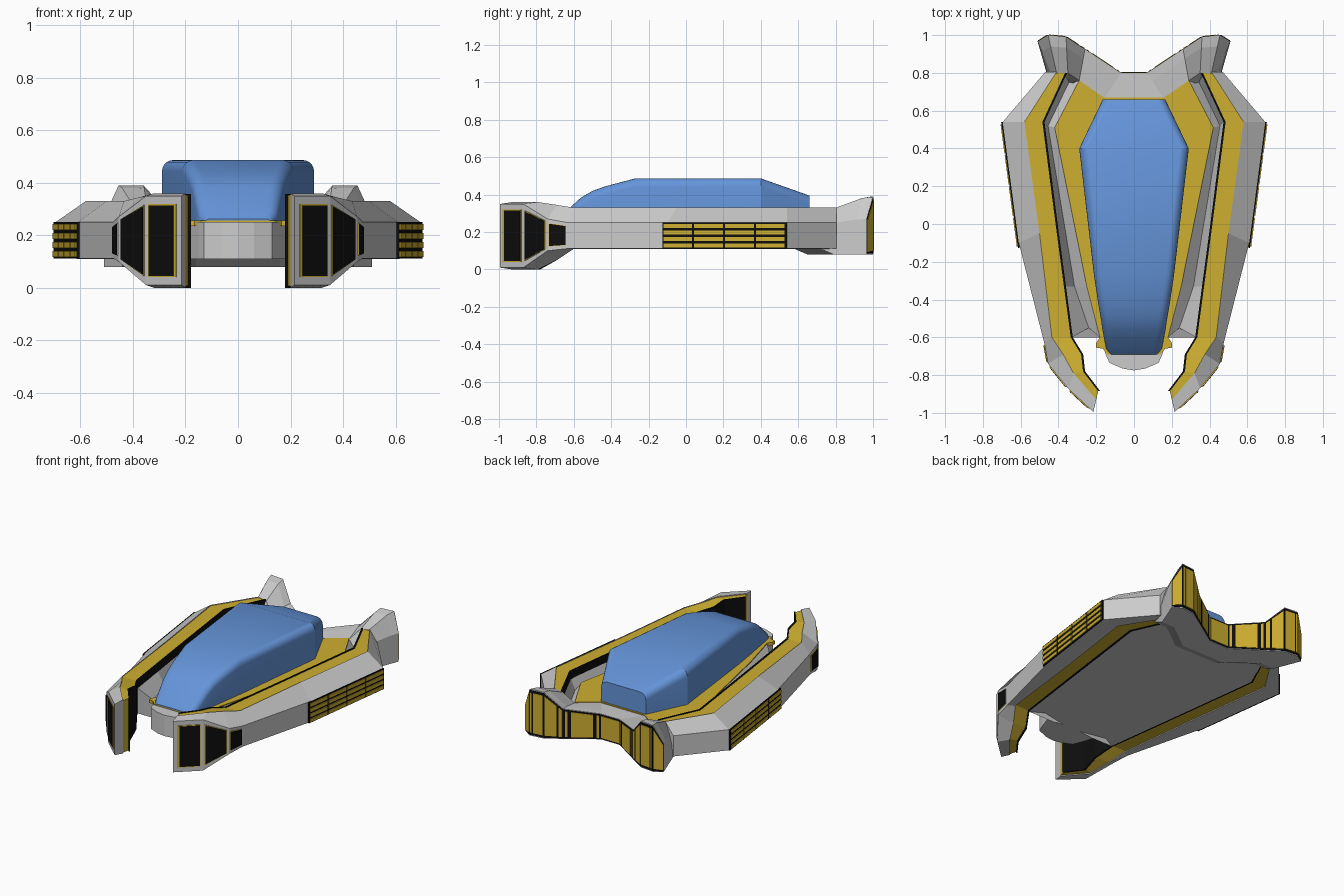
import bpy, bmesh, math
from mathutils import Vector

if "Cube" in bpy.data.objects:
    bpy.data.objects.remove(bpy.data.objects["Cube"])


def material(name, rgb):
    m = bpy.data.materials.new(name)
    m.diffuse_color = (*rgb, 1)
    m.use_nodes = True
    m.node_tree.nodes["Principled BSDF"].inputs["Base Color"].default_value = m.diffuse_color
    return m


YELLOW = material("yellow", (0.62, 0.43, 0.03))
BLACK = material("black", (0.004, 0.004, 0.004))
BLUE = material("blue", (0.13, 0.30, 0.70))


def loft(bm, sections, closed=True, cap_start=False, cap_end=False):
    """Skin a list of equal-length sections."""
    rows = [[bm.verts.new(p) for p in s] for s in sections]
    n = len(rows[0])
    for a, b in zip(rows, rows[1:]):
        for i in range(n if closed else n - 1):
            j = (i + 1) % n
            bm.faces.new((a[i], a[j], b[j], b[i]))
    if cap_start:
        bm.faces.new(rows[0])
    if cap_end:
        bm.faces.new(rows[-1])


def slab(bm, quad, u0, u1, v0, v1, height, out):
    """Thin plate on part of a quad (bl, br, tr, tl), raised towards 'out'."""
    bl, br, tr, tl = [Vector(p) for p in quad]
    n = (br - bl).cross(tl - bl).normalized()
    if n.dot(Vector(out)) < 0:
        n = -n

    def at(u, v):
        return bl.lerp(br, u).lerp(tl.lerp(tr, u), v)
    ring = [at(u0, v0), at(u1, v0), at(u1, v1), at(u0, v1)]
    loft(bm, [[p - n * 0.01 for p in ring], [p + n * height for p in ring]],
         cap_start=True, cap_end=True)


def finish(bm, name, mat=None, smooth=None):
    """Mirror over x = 0, weld, and make the object."""
    dup = bmesh.ops.duplicate(bm, geom=bm.verts[:] + bm.edges[:] + bm.faces[:])
    for v in dup["geom"]:
        if isinstance(v, bmesh.types.BMVert):
            v.co.x = -v.co.x
    bmesh.ops.remove_doubles(bm, verts=bm.verts, dist=0.0003)
    bmesh.ops.recalc_face_normals(bm, faces=bm.faces)
    me = bpy.data.meshes.new(name)
    bm.to_mesh(me)
    bm.free()
    if mat:
        me.materials.append(mat)
    if smooth:
        me.shade_smooth()
        me.set_sharp_from_angle(angle=math.radians(smooth))
    ob = bpy.data.objects.new(name, me)
    bpy.context.collection.objects.link(ob)
    return ob


# Side rails: outer edge, crest, inner edge, outer z range, full z range
rail = [
    ((.215, -.995), (.20, -.93), (.19, -.885), (.01, .35), (0, .36)),
    ((.35, -.87), (.32, -.79), (.27, -.78), (.01, .35), (0, .36)),
    ((.455, -.74), (.375, -.69), (.28, -.69), (.10, .27), (.05, .345)),
    ((.475, -.63), (.435, -.60), (.335, -.60), (.112, .25), (.11, .33)),
    ((.61, -.10), (.50, -.05), (.41, -.04), (.112, .25), (.11, .33)),
    ((.695, .54), (.58, .54), (.485, .54), (.112, .25), (.11, .33)),
    ((.47, .805), (.41, .805), (.365, .80), (.112, .25), (.11, .33)),
]
shell, inner, trim = bmesh.new(), bmesh.new(), bmesh.new()
shell_s, inner_s, trim_s = [], [], []
for o, c, i, (zl, zh), (b, t) in rail:
    shell_s.append([(*o, zl), (*o, zh), (*c, t), (*c, b)])
    y0, y1 = b + .006, t - .006
    inner_s.append([(*c, y0), (*c, y1), (*i, y1), (*i, y0)])
    k = (i[0] - .011, i[1])
    trim_s.append([(*i, b), (*i, t - .002), (*k, t - .002), (*k, b)])
for bm, s, name, mat in ((shell, shell_s, "rail_shell", None),
                         (inner, inner_s, "rail_inner_layer", YELLOW),
                         (trim, trim_s, "rail_black_trim", BLACK)):
    loft(bm, s, cap_start=True, cap_end=True)
    finish(bm, name, mat)


def rail_face(k):
    a, b = shell_s[k], shell_s[k + 1]
    return a[0], b[0], b[1], a[1]


# Front intake windows with yellow rims
rim, glass = bmesh.new(), bmesh.new()
for k, u0, u1, v0, v1 in ((0, .14, .92, .09, .91), (1, .06, .90, .09, .91), (2, .06, .90, .13, .87)):
    slab(rim, rail_face(k), u0, u1, v0, v1, .004, (1, -1, 0))
    e = .07 if k == 0 else .03
    slab(glass, rail_face(k), u0 + e, u1 - .02, v0 + .015, v1 - .015, .007, (1, -1, 0))
finish(rim, "intake_rims", YELLOW)
finish(glass, "intake_windows", BLACK)

# Side vents: black backing with a grid of yellow bars
back, bars = bmesh.new(), bmesh.new()
slab(back, rail_face(4), -.04, 1, 0, 1, .008, (1, 0, 0))
for r in range(4):
    for c in range(4):
        slab(bars, rail_face(4), -.03 + c * .2575, .21 + c * .2575,
             .04 + r * .25, .20 + r * .25, .013, (1, 0, 0))
finish(back, "vent_backing", BLACK)
finish(bars, "vent_bars", YELLOW)

# Central hull: deck edge, groove and rim running front to back
hull = [
    ((.18, -.60), (.24, -.55), (.328, -.60)),
    ((.25, -.33), (.315, -.33), (.363, -.33)),
    ((.42, .51), (.455, .52), (.476, .54)),
    ((.29, .76), (.33, .78), (.358, .80)),
]
bm = bmesh.new()
loft(bm, [[(0, d[1], .25), (*d, .25), (*g, .20), (*r, .28), (*r, .11), (*g, .11), (0, d[1], .11)]
          for d, g, r in hull], closed=False, cap_start=True, cap_end=True)
finish(bm, "hull")

# Rounded nose block
nose = [(0, -.775), (.06, -.765), (.13, -.735), (.15, -.69), (.18, -.60), (0, -.58)]
bm = bmesh.new()
loft(bm, [[(x, y, z) for x, y in nose] for z in (.11, .25)], cap_start=True, cap_end=True)
finish(bm, "nose")

# Yellow deck with small tabs at the front
deck = [(0, -.69), (.14, -.69), (.165, -.66), (.20, -.655), (.20, -.63), (.18, -.60),
        (.25, -.33), (.42, .51), (.29, .76), (.16, .67), (0, .67)]
bm = bmesh.new()
loft(bm, [[(x, y, z) for x, y in deck] for z in (.235, .256)], cap_start=True, cap_end=True)
finish(bm, "deck", YELLOW)

# Rear body flaring into two fins: front edge and rear edge of each column
rear = [
    ((0, .66, .25), (0, .80, .25)),
    ((.16, .66, .25), (.07, .80, .25)),
    ((.29, .76, .25), (.26, .925, .28)),
    ((.35, .80, .32), (.36, .99, .39)),
    ((.41, .80, .33), (.455, 1.0, .39)),
    ((.44, .80, .25), (.51, .965, .27)),
]
cols = []
for f, r in rear:
    m = Vector(f).lerp(Vector(r), .7)
    m.z = f[2] + (r[2] - f[2]) * .85
    cols.append([f, tuple(m), r, (r[0], r[1], .08), (f[0], f[1] - .01, .08), (f[0], f[1] - .08, .11)])
bm = bmesh.new()
loft(bm, cols, cap_end=True)
finish(bm, "rear_body")

# Rear lights: black frames with yellow panels
frame, panel = bmesh.new(), bmesh.new()
for k, splits in enumerate([(0, 1), (0, .16, .84, 1), (0, .3, 1), (0, .8, 1), (0, 1)]):
    a, b = rear[k][1], rear[k + 1][1]
    quad = ((a[0], a[1], .08), (b[0], b[1], .08), b, a)
    slab(frame, quad, 0, 1, .02, .98, .002, (0, 1, 0))
    for u0, u1 in zip(splits, splits[1:]):
        lo = 0 if k == 0 else u0 + .05
        slab(panel, quad, lo, u1 - .05, .07, .93, .005, (0, 1, 0))
finish(frame, "rear_light_frame", BLACK)
finish(panel, "rear_light_panels", YELLOW)

# Canopy: y, half width, top height
canopy = [(-.69, .125, .262), (-.66, .147, .295), (-.61, .158, .34), (-.56, .167, .385), (-.50, .176, .42),
          (-.43, .188, .445), (-.27, .212, .487), (.40, .29, .487), (.66, .165, .395)]
bm = bmesh.new()
secs = []
for y, w, t in canopy:
    r = min(.045, (t - .23) * .5)
    arc = [(w - r + r * math.cos(a), y, t - r + r * math.sin(a))
           for a in (math.radians(d) for d in range(0, 91, 18))]
    secs.append([(0, y, .23), (w, y, .23), *arc, (0, y, t)])
loft(bm, secs, cap_start=True, cap_end=True)
bmesh.ops.delete(bm, geom=[f for f in bm.faces if all(abs(v.co.x) < 1e-5 for v in f.verts)],
                 context="FACES_ONLY")
finish(bm, "canopy", BLUE, smooth=24)
